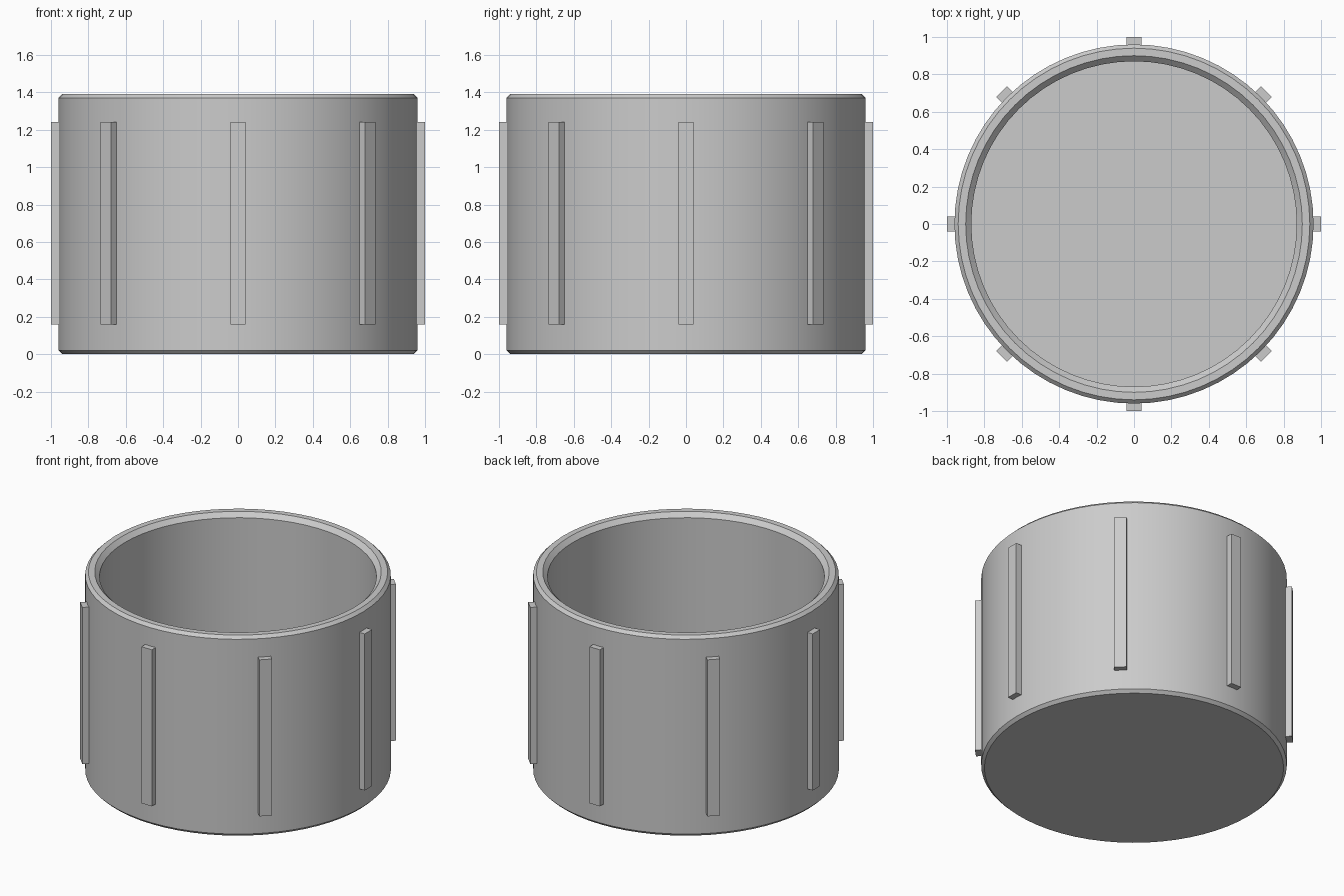
import bpy
import bmesh
from math import radians, pi
from mathutils import Matrix

cube = bpy.data.objects.get("Cube")
if cube:
    bpy.data.objects.remove(cube, do_unlink=True)

SIDES = 64
RIBS = 8
HEIGHT = 1.39
FLOOR = 0.09

grey = bpy.data.materials.new("plain grey")
grey.use_nodes = True
colour = (0.6, 0.6, 0.6, 1)
grey.diffuse_color = colour
for node in grey.node_tree.nodes:
    if node.type == "BSDF_PRINCIPLED":
        node.inputs["Base Color"].default_value = colour


def add_object(name, bm):
    bmesh.ops.recalc_face_normals(bm, faces=bm.faces)
    mesh = bpy.data.meshes.new(name)
    bm.to_mesh(mesh)
    bm.free()
    mesh.materials.append(grey)
    obj = bpy.data.objects.new(name, mesh)
    bpy.context.collection.objects.link(obj)
    return obj


# Round cup: a chamfered wall profile turned about z, open at the top
profile = [(0, 0), (0.94, 0), (0.96, 0.02), (0.96, HEIGHT - 0.02),
           (0.94, HEIGHT), (0.90, HEIGHT), (0.87, HEIGHT - 0.03),
           (0.87, FLOOR), (0, FLOOR)]
bm = bmesh.new()
points = [bm.verts.new((r, 0, z)) for r, z in profile]
edges = [bm.edges.new(pair) for pair in zip(points, points[1:])]
bmesh.ops.spin(bm, geom=points + edges, cent=(0, 0, 0), axis=(0, 0, 1),
               angle=2 * pi, steps=SIDES, use_merge=True)
bmesh.ops.remove_doubles(bm, verts=bm.verts, dist=0.0001)
cup = add_object("cup_body", bm)
bpy.context.view_layer.objects.active = cup
cup.select_set(True)
bpy.ops.object.shade_smooth_by_angle(angle=radians(30))

# Upright grip ribs, evenly spaced and slightly sunk into the wall
for i in range(RIBS):
    bm = bmesh.new()
    placement = (Matrix.Rotation(2 * pi * i / RIBS, 4, "Z")
                 @ Matrix.Translation((0.97, 0, 0.70))
                 @ Matrix.Diagonal((0.06, 0.08, 1.085, 1)))
    bmesh.ops.create_cube(bm, size=1, matrix=placement)
    add_object(f"grip_rib_{i + 1}", bm)
